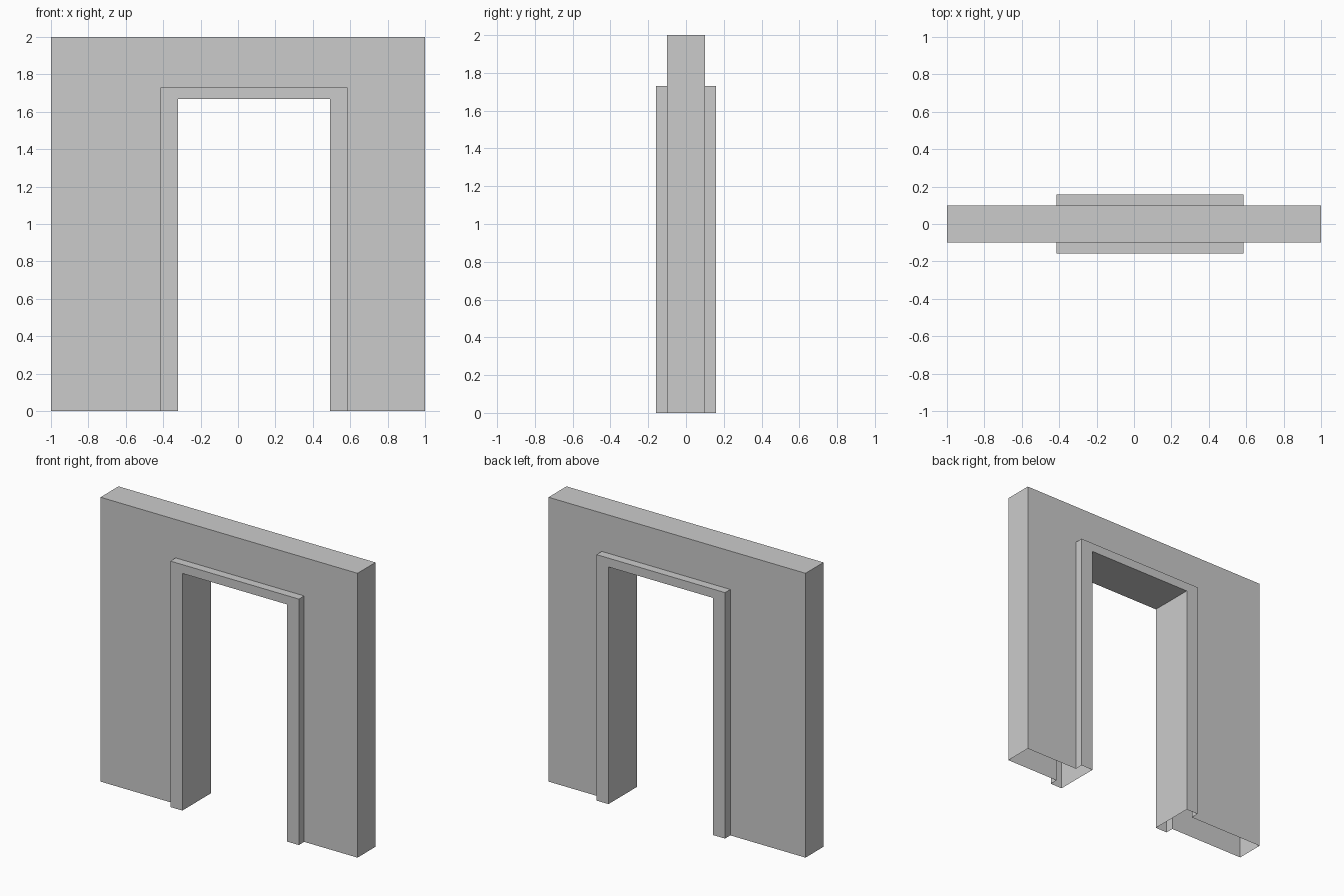
import bpy
import bmesh

if "Cube" in bpy.data.objects:
    bpy.data.objects.remove(bpy.data.objects["Cube"])


def arch(left, right, top, y):
    """Upside-down U outline standing on the floor."""
    return [(left, y, 0), (left, y, top), (right, y, top), (right, y, 0)]


WALL = (-1.0, 1.0, 2.0)
FRAME = (-0.415, 0.585, 1.73)
OPENING = (-0.322, 0.492, 1.668)
WALL_Y, FRAME_Y = 0.10, 0.159

# Cross-section walked from the front wall edge, through the doorway, to the back
sections = [
    (WALL, -WALL_Y), (FRAME, -WALL_Y), (FRAME, -FRAME_Y), (OPENING, -FRAME_Y),
    (OPENING, FRAME_Y), (FRAME, FRAME_Y), (FRAME, WALL_Y), (WALL, WALL_Y),
]

# Loft the outlines into one hollow shell, open underneath
bm = bmesh.new()
rows = [[bm.verts.new(p) for p in arch(*shape, y)] for shape, y in sections]
for i, row in enumerate(rows):
    following = rows[(i + 1) % len(rows)]
    for j in range(3):
        bm.faces.new((row[j], row[j + 1], following[j + 1], following[j]))
bmesh.ops.recalc_face_normals(bm, faces=bm.faces)

# Make sure the normals point outward (wall top faces up)
bm.normal_update()
top = max(bm.faces, key=lambda f: f.calc_center_median().z)
if top.normal.z < 0:
    bmesh.ops.reverse_faces(bm, faces=bm.faces)

mesh = bpy.data.meshes.new("wall_with_doorway")
bm.to_mesh(mesh)
bm.free()
wall = bpy.data.objects.new("wall_with_doorway", mesh)
bpy.context.collection.objects.link(wall)
